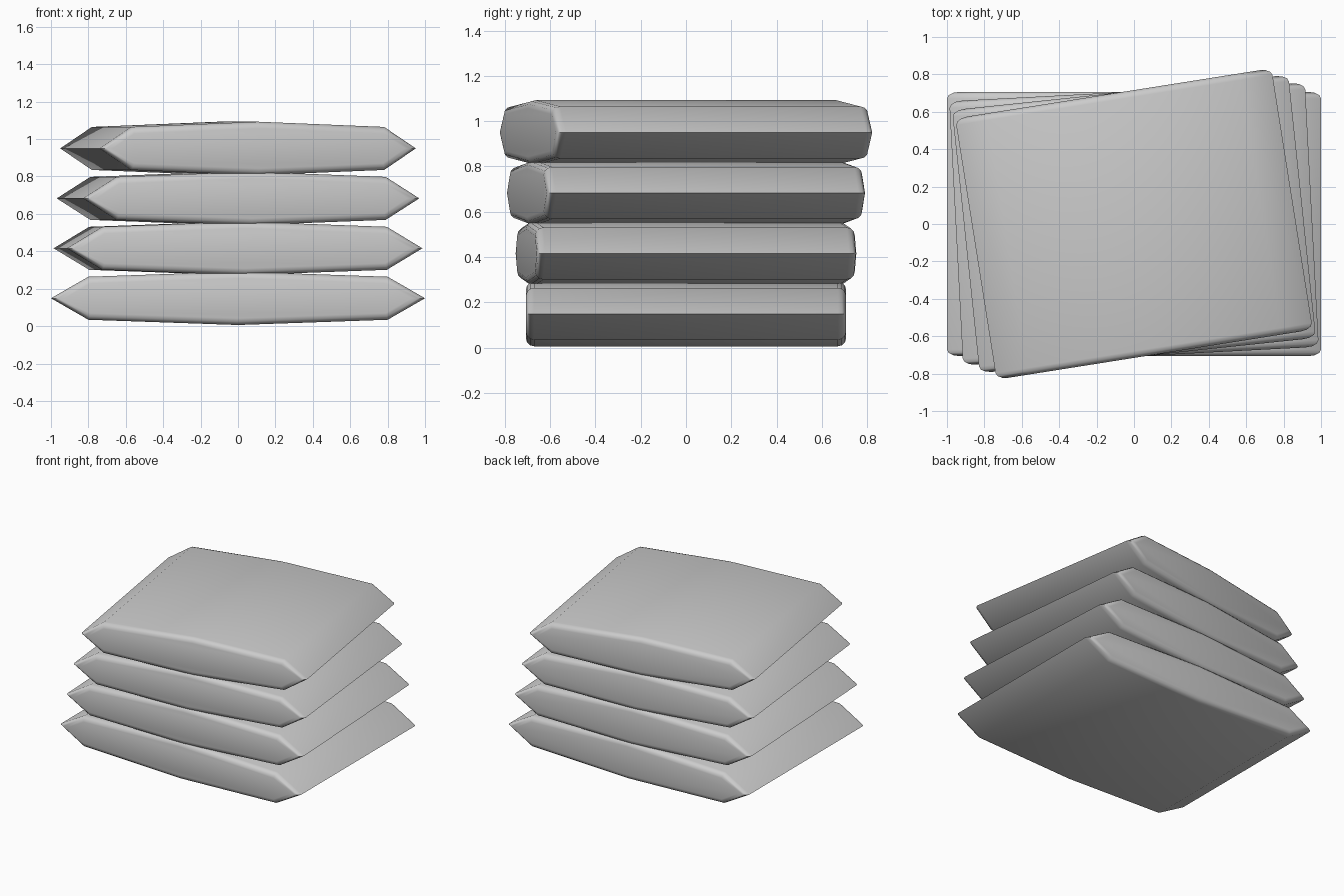
import bpy, bmesh
from math import radians

if "Cube" in bpy.data.objects:
    bpy.data.objects.remove(bpy.data.objects["Cube"])

# Cross-section of a cushion: pointed sides, slightly crowned top and bottom
PROFILE = [(-1, 0), (-0.8, -0.115), (0, -0.143), (0.8, -0.115),
           (1, 0), (0.8, 0.115), (0, 0.143), (-0.8, 0.115)]
HALF_DEPTH = 0.707


def cushion(name, width, z, angle):
    bm = bmesh.new()
    front = [bm.verts.new((x * width, -HALF_DEPTH, h)) for x, h in PROFILE]
    back = [bm.verts.new((x * width, HALF_DEPTH, h)) for x, h in PROFILE]
    caps = [bm.faces.new(front), bm.faces.new(back[::-1])]
    n = len(PROFILE)
    for i in range(n):
        j = (i + 1) % n
        bm.faces.new((front[i], back[i], back[j], front[j]))
    bmesh.ops.recalc_face_normals(bm, faces=bm.faces)
    # Round over the front and back rims only
    rims = [e for f in caps for e in f.edges]
    bmesh.ops.bevel(bm, geom=rims, offset=0.036, offset_type='OFFSET',
                    segments=3, profile=0.5, affect='EDGES')
    mesh = bpy.data.meshes.new(name)
    bm.to_mesh(mesh)
    bm.free()
    obj = bpy.data.objects.new(name, mesh)
    bpy.context.collection.objects.link(obj)
    obj.location.z = z
    obj.rotation_euler.z = radians(angle)
    bpy.ops.object.select_all(action='DESELECT')
    obj.select_set(True)
    bpy.context.view_layer.objects.active = obj
    bpy.ops.object.shade_smooth_by_angle(angle=radians(40))


# Stack: each layer is a little narrower and turned a little further
for k in range(4):
    cushion(f"cushion_{k + 1}", 1 - 0.048 * k, 0.149 + 0.267 * k, 3 * k)
